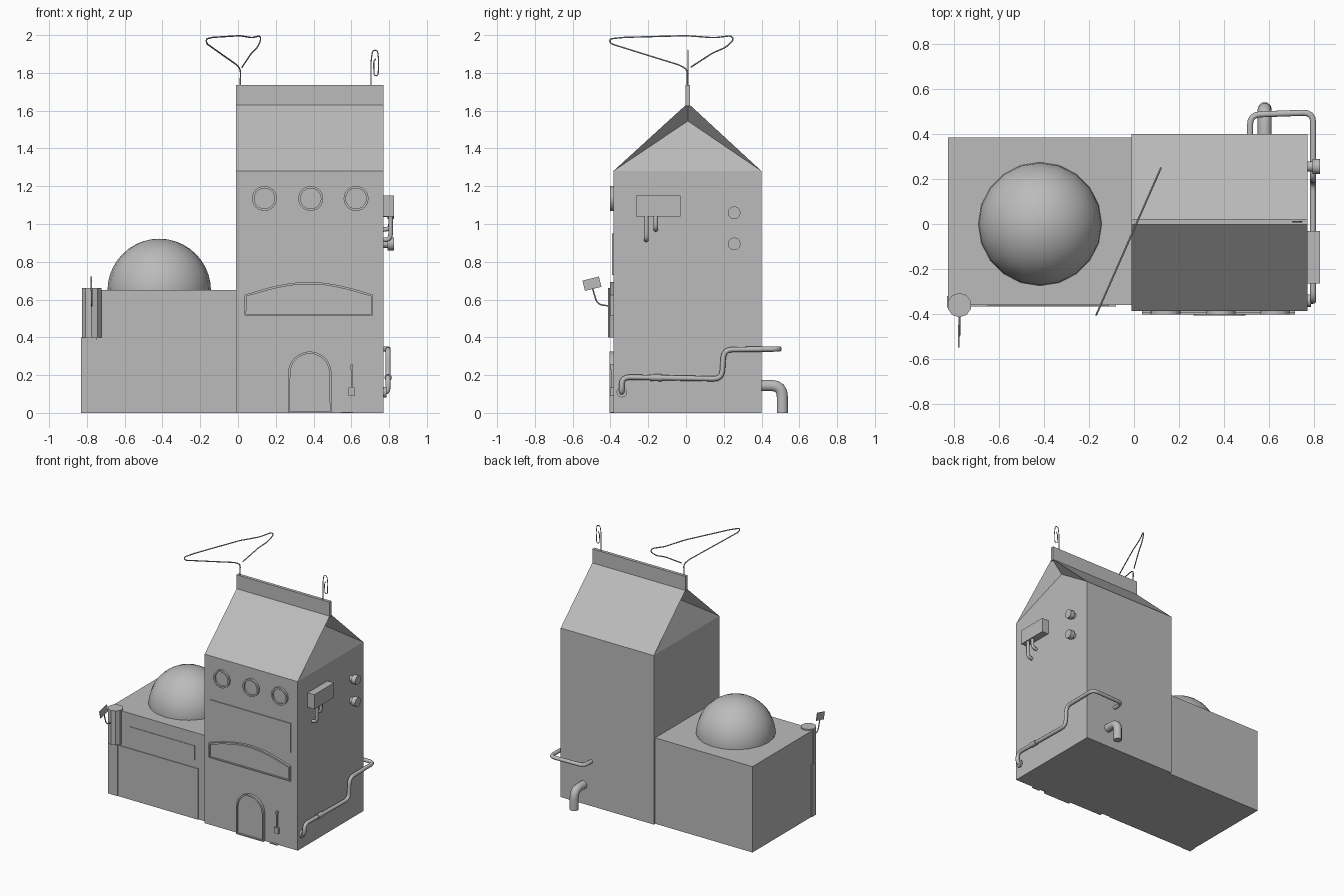
import bpy, bmesh, math
from mathutils import Vector

cube = bpy.data.objects.get("Cube")
if cube:
    bpy.data.objects.remove(cube, do_unlink=True)

grey = bpy.data.materials.new("plain grey")
grey.use_nodes = True
TONE = (0.5, 0.5, 0.5, 1)
grey.diffuse_color = TONE
grey.node_tree.nodes["Principled BSDF"].inputs["Base Color"].default_value = TONE


def finish(name, bm, smooth=False):
    bmesh.ops.recalc_face_normals(bm, faces=bm.faces)
    me = bpy.data.meshes.new(name)
    bm.to_mesh(me)
    bm.free()
    me.materials.append(grey)
    ob = bpy.data.objects.new(name, me)
    bpy.context.collection.objects.link(ob)
    if smooth:
        shade(ob)
    return ob


def shade(ob):
    bpy.ops.object.select_all(action='DESELECT')
    ob.select_set(True)
    bpy.context.view_layer.objects.active = ob
    bpy.ops.object.shade_smooth_by_angle(angle=math.radians(40))


def box(name, x0, x1, y0, y1, z0, z1):
    bm = bmesh.new()
    bmesh.ops.create_cube(bm, size=1)
    for v in bm.verts:
        v.co = Vector((x1 if v.co.x > 0 else x0, y1 if v.co.y > 0 else y0,
                       z1 if v.co.z > 0 else z0))
    return finish(name, bm)


def plate(name, outline, y0, y1, rim=0.0, sink=0.0):
    """Extrude an XZ outline from y1 forward to y0, with an optional sunken middle."""
    bm = bmesh.new()
    face = bm.faces.new([bm.verts.new((x, y1, z)) for x, z in outline])
    ext = bmesh.ops.extrude_face_region(bm, geom=[face], use_keep_orig=True)["geom"]
    for v in ext:
        if isinstance(v, bmesh.types.BMVert):
            v.co.y = y0
    front = [f for f in ext if isinstance(f, bmesh.types.BMFace)][0]
    bmesh.ops.recalc_face_normals(bm, faces=bm.faces)
    if rim:
        bmesh.ops.inset_region(bm, faces=[front], thickness=rim)
        inner = bmesh.ops.extrude_face_region(bm, geom=[front])["geom"]
        for v in inner:
            if isinstance(v, bmesh.types.BMVert):
                v.co.y += sink
        bm.faces.remove(front) if front.is_valid else None
    return finish(name, bm)


def cylinder(name, a, b, r, sides=16, smooth=True):
    a, b = Vector(a), Vector(b)
    bm = bmesh.new()
    bmesh.ops.create_cone(bm, cap_ends=True, segments=sides, radius1=r, radius2=r,
                          depth=(b - a).length)
    rot = (b - a).to_track_quat('Z', 'Y')
    for v in bm.verts:
        v.co = rot @ v.co + (a + b) / 2
    return finish(name, bm, smooth)


def tube(name, points, r, bend=0.03, sides=3):
    """Round tube along a path whose corners are rounded."""
    pts = [Vector(p) for p in points]
    path = [pts[0]]
    for p, q, s in zip(pts, pts[1:], pts[2:]):
        a = q + (p - q).normalized() * min(bend, (p - q).length * 0.48)
        b = q + (s - q).normalized() * min(bend, (s - q).length * 0.48)
        for i in range(5):
            t = i / 4
            path.append(a * (1 - t) ** 2 + q * 2 * t * (1 - t) + b * t * t)
    path.append(pts[-1])
    cu = bpy.data.curves.new(name, 'CURVE')
    cu.dimensions = '3D'
    cu.bevel_depth, cu.bevel_resolution, cu.use_fill_caps = r, sides, True
    sp = cu.splines.new('POLY')
    sp.points.add(len(path) - 1)
    for sp_pt, co in zip(sp.points, path):
        sp_pt.co = (*co, 1)
    cu.materials.append(grey)
    ob = bpy.data.objects.new(name, cu)
    bpy.context.collection.objects.link(ob)
    bpy.ops.object.select_all(action='DESELECT')
    ob.select_set(True)
    bpy.context.view_layer.objects.active = ob
    bpy.ops.object.convert(target='MESH')
    shade(ob)


def arc(cx, cz, rx, rz, n):
    return [(cx + rx * math.cos(math.pi * i / n), cz + rz * math.sin(math.pi * i / n))
            for i in range(n + 1)]


# Tower with a folded carton roof
X0, X1, Y0, Y1, EAVE, RIDGE = -0.01, 0.77, -0.385, 0.40, 1.28, 1.64
MID = 0.01
bm = bmesh.new()
low = [bm.verts.new((x, y, 0)) for x, y in ((X0, Y0), (X1, Y0), (X1, Y1), (X0, Y1))]
top = [bm.verts.new((v.co.x, v.co.y, EAVE)) for v in low]
bm.faces.new(low)
for i in range(4):
    j = (i + 1) % 4
    bm.faces.new((low[i], low[j], top[j], top[i]))
ridge_l, ridge_r = [bm.verts.new((x, MID, RIDGE)) for x in (X0, X1)]
bm.faces.new((top[0], top[1], ridge_r, ridge_l))
bm.faces.new((top[2], top[3], ridge_l, ridge_r))
for a, b, r, x in ((top[1], top[2], ridge_r, X1 - 0.09), (top[3], top[0], ridge_l, X0 + 0.09)):
    fold = bm.verts.new((x, MID, 1.545))
    for tri in ((a, b, fold), (a, fold, r), (b, r, fold)):
        bm.faces.new(tri)
finish("tower", bm)
box("roof_fin", X0, X1, MID - 0.012, MID + 0.012, RIDGE - 0.015, 1.735)

# Annex with dome
box("annex", -0.825, X0, -0.36, 0.383, 0, 0.65)
bm = bmesh.new()
bmesh.ops.create_uvsphere(bm, u_segments=20, v_segments=20, radius=0.274)
bmesh.ops.bisect_plane(bm, geom=bm.verts[:] + bm.edges[:] + bm.faces[:],
                       plane_co=(0, 0, -0.005), plane_no=(0, 0, -1), clear_outer=True)
bmesh.ops.translate(bm, verts=bm.verts, vec=(-0.417, 0, 0.648))
finish("dome", bm, True)
box("garage_door", -0.75, -0.08, -0.366, -0.355, 0, 0.385)
box("annex_sign", -0.65, -0.11, -0.364, -0.355, 0.44, 0.55)
cylinder("corner_post", (-0.775, -0.36, 0.40), (-0.775, -0.36, 0.66), 0.054, 10, False)
box("post_base", -0.83, -0.75, -0.37, -0.32, 0, 0.40)

# Small flag on a bent wire
tube("flag_wire", [(-0.775, -0.40, 0.565), (-0.775, -0.47, 0.575), (-0.775, -0.495, 0.66)], 0.004)
flag = box("flag", -0.003, 0.003, -0.045, 0.045, -0.028, 0.028)
flag.location = (-0.777, -0.498, 0.684)
flag.rotation_euler = (math.radians(14), 0, 0)

# Tower front: portholes, signs, awning window, door
for x in (0.14, 0.385, 0.625):
    ring = [(x + 0.066 * math.cos(math.tau * i / 24), 1.135 + 0.066 * math.sin(math.tau * i / 24))
            for i in range(24)]
    plate("porthole", ring, -0.402, -0.38, 0.012, 0.012)
box("tower_sign", 0.035, 0.715, -0.392, -0.38, 0.73, 0.95)
curve = [(0.715 - 0.68 * i / 16, 0.625 + 0.068 * math.sin(math.pi * i / 16)) for i in range(17)]
plate("arched_window", [(0.035, 0.515), (0.715, 0.515)] + curve, -0.402, -0.38, 0.012, 0.01)
door = [(0.265, 0), (0.495, 0)] + arc(0.38, 0.21, 0.115, 0.115, 16)
plate("door", door, -0.405, -0.38, 0.012, 0.012)

# Lever beside the door
box("lever_box", 0.585, 0.618, -0.402, -0.38, 0.09, 0.135)
box("lever_stem", 0.598, 0.605, -0.398, -0.38, 0.13, 0.235)
box("lever_tip", 0.595, 0.608, -0.402, -0.38, 0.23, 0.255)
box("door_step", 0.545, 0.61, -0.40, -0.38, 0, 0.006)

# Side meter box, hoses and knobs
box("meter_box", 0.765, 0.825, -0.265, -0.03, 1.04, 1.15)
for y, z in ((-0.21, 0.92), (-0.16, 0.975)):
    tube("meter_hose", [(0.808, y, 1.06), (0.808, y, z), (0.765, y, z - 0.005)], 0.012)
for z in (1.06, 0.895):
    cylinder("knob_stem", (0.765, 0.255, z), (0.80, 0.255, z), 0.022, 12)
    cylinder("knob_head", (0.792, 0.255, z), (0.826, 0.255, z), 0.034, 12)

# Pipe wrapping around the side to the back wall
tube("side_pipe", [(0.765, -0.34, 0.11), (0.795, -0.34, 0.11), (0.795, -0.34, 0.19),
                   (0.795, 0.19, 0.18), (0.795, 0.20, 0.335), (0.795, 0.495, 0.338),
                   (0.515, 0.485, 0.338), (0.515, 0.39, 0.338)], 0.014, 0.045)
cylinder("pipe_sleeve", (0.795, -0.19, 0.188), (0.795, -0.13, 0.186), 0.019, 12)
cylinder("pipe_flange", (0.768, -0.34, 0.11), (0.785, -0.34, 0.11), 0.028, 12)
tube("drain_pipe", [(0.58, 0.39, 0.145), (0.58, 0.51, 0.145), (0.58, 0.51, 0)], 0.031, 0.06)

# Wire hanger aerial and paperclip aerial on the ridge
hanger = [(0.005, 1.72), (0.008, 1.815), (-0.03, 1.84), (-0.24, 1.905), (-0.40, 1.955),
          (-0.405, 1.98), (-0.33, 1.988), (0.0, 1.997), (0.15, 1.986), (0.24, 1.997),
          (0.253, 1.975), (0.21, 1.935), (0.14, 1.905), (0.025, 1.83)]
tube("hanger_aerial", [(0.01 + 0.44 * y, y, z) for y, z in hanger], 0.004, 0.02, 1)
clip = [(0.705, 1.72), (0.705, 1.87), (0.713, 1.92), (0.738, 1.92), (0.745, 1.87),
        (0.742, 1.785), (0.72, 1.785), (0.718, 1.86), (0.73, 1.875)]
tube("clip_aerial", [(x, MID, z) for x, z in clip], 0.003, 0.015, 1)
